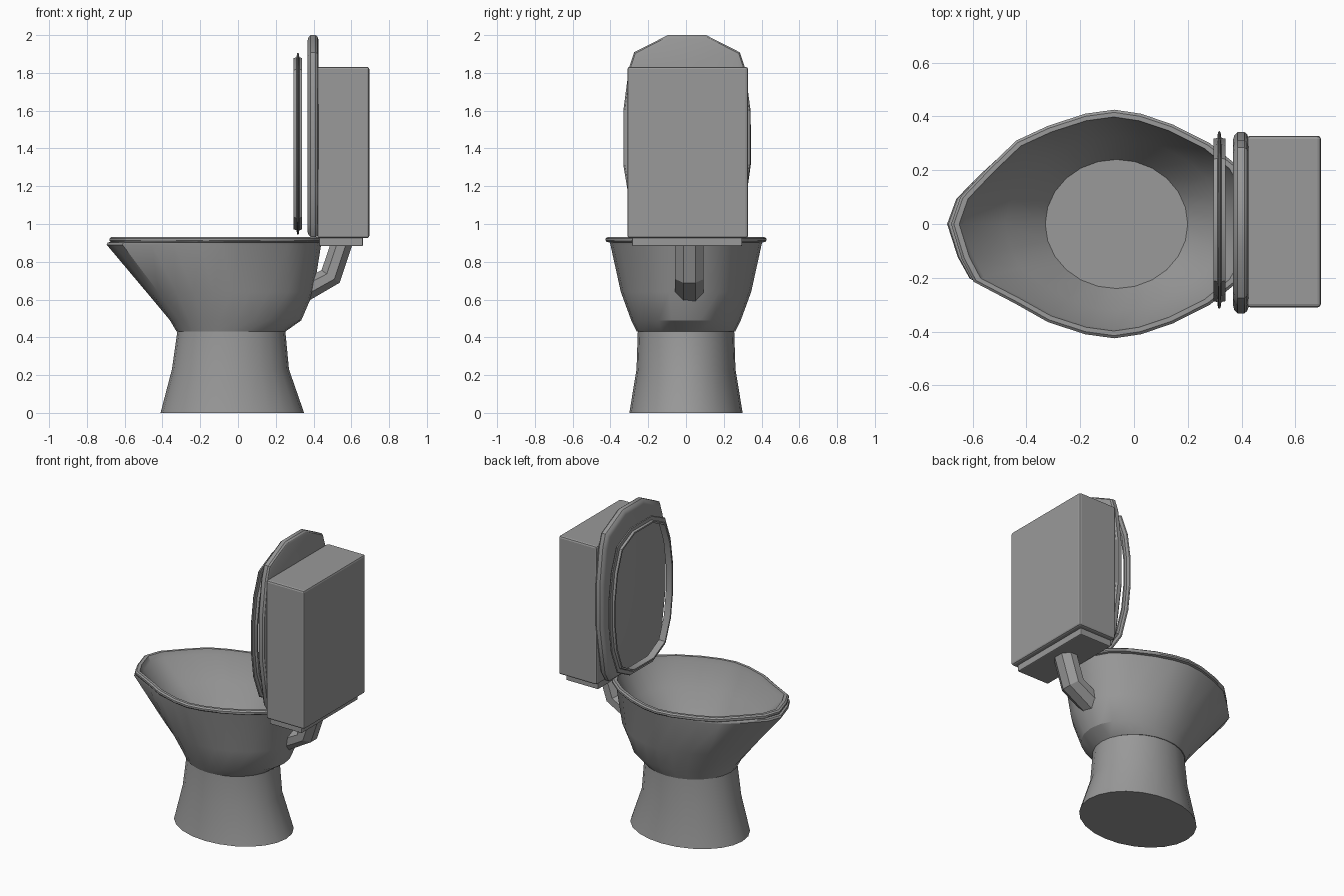
import bpy, bmesh
from math import sin, cos, pi
from mathutils import Vector

if "Cube" in bpy.data.objects:
    bpy.data.objects.remove(bpy.data.objects["Cube"])

# dark grey ceramic
grey = bpy.data.materials.new("grey")
grey.diffuse_color = (.32, .32, .32, 1)
grey.use_nodes = True
grey.node_tree.nodes["Principled BSDF"].inputs["Base Color"].default_value = grey.diffuse_color


def finish(name, bm, smooth=0):
    me = bpy.data.meshes.new(name)
    bm.to_mesh(me)
    bm.free()
    me.materials.append(grey)
    ob = bpy.data.objects.new(name, me)
    bpy.context.collection.objects.link(ob)
    if smooth:
        bpy.ops.object.select_all(action='DESELECT')
        bpy.context.view_layer.objects.active = ob
        ob.select_set(True)
        bpy.ops.object.shade_smooth_by_angle(angle=smooth * pi / 180)
    return ob


def loft(name, rings, closed=False, smooth=30):
    """Skin a list of equal-length point rings; cap the ends unless closed."""
    bm = bmesh.new()
    vr = [[bm.verts.new(p) for p in r] for r in rings]
    n = len(vr[0])
    for a, b in list(zip(vr, vr[1:])) + ([(vr[-1], vr[0])] if closed else []):
        for i in range(n):
            j = (i + 1) % n
            bm.faces.new((a[i], a[j], b[j], b[i]))
    if not closed:
        bm.faces.new(vr[0][::-1])
        bm.faces.new(vr[-1])
    bmesh.ops.recalc_face_normals(bm, faces=bm.faces[:])
    return finish(name, bm, smooth)


def box(name, lo, hi, bevel):
    bm = bmesh.new()
    bmesh.ops.create_cube(bm, size=1)
    for v in bm.verts:
        v.co = [(l + h) / 2 + c * (h - l) for l, h, c in zip(lo, hi, v.co)]
    bmesh.ops.bevel(bm, geom=bm.edges[:], offset=bevel, segments=2, profile=0.5, affect='EDGES')
    return finish(name, bm)


# rim outline from back to pointed front; the far side of the tip is a little fuller
half = [(.46, 0), (.44, .11), (.38, .22), (.28, .30), (.14, .37), (.02, .41), (-.08, .425),
        (-.19, .41), (-.33, .365), (-.45, .31), (-.56, .205), (-.66, .10), (-.695, 0)]
near_side = [(-.655, -.13), (-.61, -.215), (-.45, -.298)]
full = half + near_side + [(x, -y) for x, y in half[8:0:-1]]
outline = [((x + .1175) / .5775, y / .425) for x, y in full]


def ring(z, x0, x1, ry, w):
    """Horizontal ring: w=0 is an ellipse, w=1 the rim outline."""
    pts = []
    for i, (u, v) in enumerate(outline):
        a = 2 * pi * i / len(outline)
        px, py = cos(a) * (1 - w) + u * w, sin(a) * (1 - w) + v * w
        pts.append(((x0 + x1) / 2 + px * (x1 - x0) / 2, py * ry, z))
    return pts


# pedestal
loft("pedestal", [ring(*r, 0) for r in [
    (0, -.41, .35, .30), (.23, -.35, .27, .262), (.44, -.32, .25, .255)]])

# bowl: outer wall, rim flange, inner wall and floor
loft("bowl", [ring(*r) for r in [
    (.43, -.325, .25, .26, 0), (.49, -.36, .335, .29, 0), (.64, -.485, .40, .345, .5),
    (.89, -.695, .44, .40, 1), (.902, -.69, .445, .403, 1),
    (.905, -.675, .455, .42, 1), (.912, -.68, .46, .425, 1), (.923, -.68, .46, .425, 1),
    (.931, -.67, .45, .415, 1), (.931, -.65, .43, .398, 1), (.90, -.635, .42, .39, 1),
    (.76, -.48, .33, .325, .6), (.62, -.33, .2, .24, 0)]])


def panel_ring(x, dim, shape, inset):
    """Upright ring in the y-z plane, shrunk by an inset distance."""
    cy, cz, hy, hz = dim
    return [(x, cy + u * (hy - inset), cz + v * (hz - inset)) for u, v in shape]


def mirrored(pts):
    return pts + [(-u, v) for u, v in pts[::-1]]


# raised lid
lid_shape = mirrored([(.30, 1), (.83, .83), (.91, .68), (1, .25), (1, -.28),
                      (.93, -.55), (.84, -.88), (.72, -1)])
lid = (.005, 1.465, .337, .535)
loft("lid", [panel_ring(x, lid, lid_shape, i) for x, i in [
    (.368, .03), (.373, .012), (.385, 0), (.41, 0), (.42, .007), (.425, .02)]])

# raised seat ring with a thin outer flange
seat_shape = mirrored([(.32, 1), (.75, .86), (.92, .55), (1, .18), (1, -.2),
                       (.93, -.55), (.75, -.86), (.35, -1)])
seat = (.015, 1.425, .33, .482)
loft("seat", [panel_ring(x, seat, seat_shape, i) for x, i in [
    (.295, .038), (.295, .028), (.31, .025), (.312, .004), (.317, 0), (.322, .004),
    (.325, .025), (.34, .028), (.34, .038)]], closed=True)

# tank and its base plate
box("tank", (.42, -.31, .925), (.695, .328, 1.832), .012)
box("tank_base", (.43, -.285, .883), (.662, .297, .935), .006)

# bent pipe between tank and bowl
path = [((.55, .90), (1, 0)), ((.49, .722), (.82, -.57)), ((.33, .635), (.5, -.87))]
pipe = []
for (cx, cz), d in path:
    d = Vector(d).normalized()
    pipe.append([(cx + .063 * d.x * cos(a), .018 + .082 * sin(a), cz + .063 * d.y * cos(a))
                 for a in (pi / 8 + k * pi / 4 for k in range(8))])
loft("flush_pipe", pipe, smooth=0)
